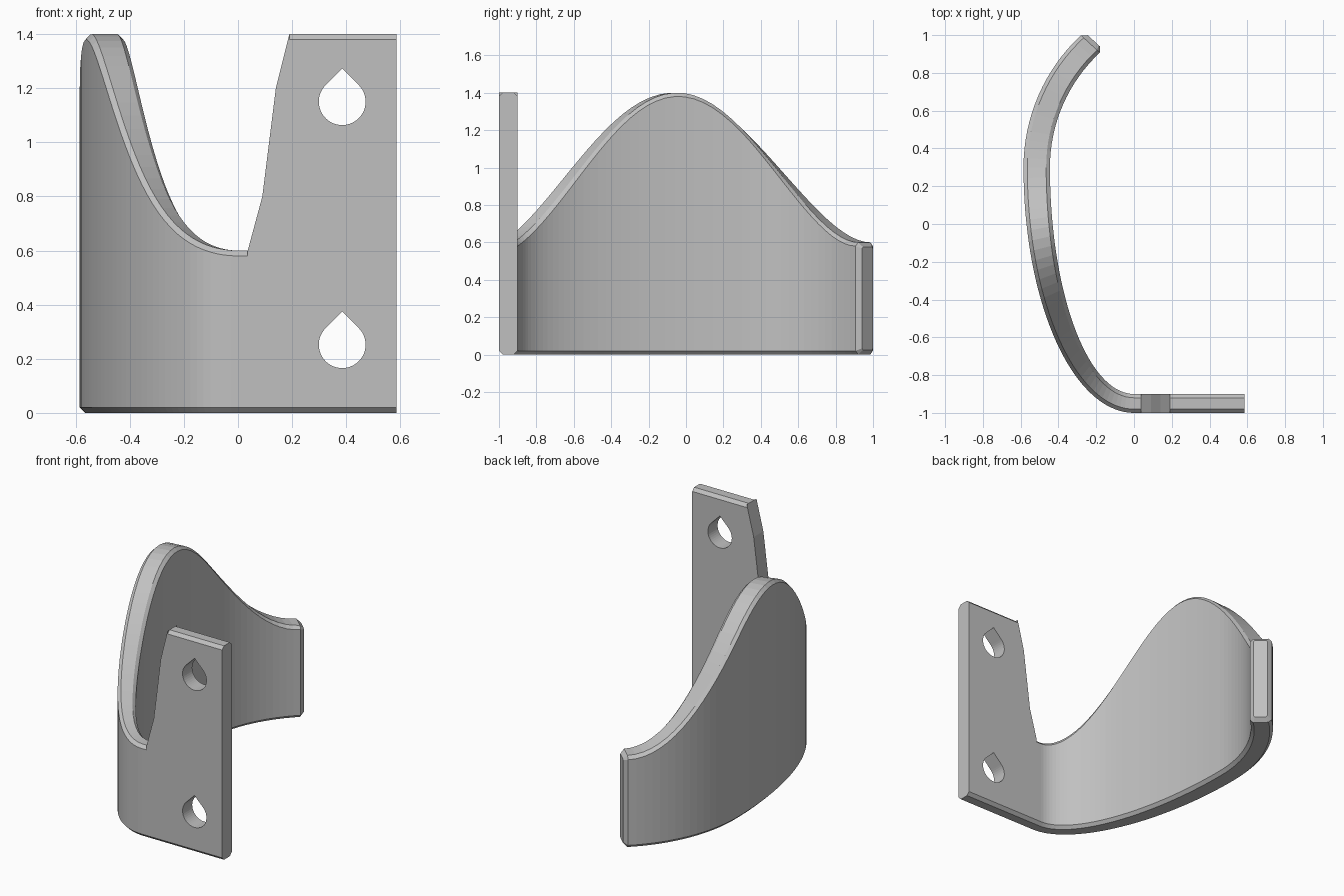
import bpy, bmesh, math
from mathutils import Vector

if "Cube" in bpy.data.objects:
    bpy.data.objects.remove(bpy.data.objects["Cube"])

CH = 0.02            # chamfer of the long edges
STEPS = 36           # stations on the quarter ellipse
TAIL = 16            # stations on the end arc
END = math.radians(47)

grey = bpy.data.materials.new("light grey")
grey.diffuse_color = (0.53, 0.53, 0.53, 1)
grey.use_nodes = True
grey.node_tree.nodes["Principled BSDF"].inputs["Base Color"].default_value = grey.diffuse_color


def finish(name, bm, hidden=False):
    bmesh.ops.remove_doubles(bm, verts=bm.verts, dist=1e-5)
    bmesh.ops.recalc_face_normals(bm, faces=bm.faces)
    me = bpy.data.meshes.new(name)
    bm.to_mesh(me)
    bm.free()
    me.materials.append(grey)
    ob = bpy.data.objects.new(name, me)
    bpy.context.collection.objects.link(ob)
    ob.hide_render = hidden
    return ob


# plan of the curved arm: quarter ellipse, then a circular arc
plan = []
for i in range(STEPS + 1):
    a = math.pi / 2 * i / STEPS
    s, c = math.sin(a), math.cos(a)
    plan.append((Vector((-0.585 * s, 0.3 - 1.3 * c)), Vector((-0.445 * s, 0.3 - 1.2 * c))))
for i in range(1, TAIL + 1):
    a = END * i / TAIL
    s, c = math.sin(a), math.cos(a)
    plan.append((Vector((-0.585 + 0.956 * (1 - c), 0.3 + 0.956 * s)),
                 Vector((-0.445 + 0.83 * (1 - c), 0.3 + 0.83 * s))))

# running length along the centre line drives the wave of the top edge
length = [0.0]
for (o0, i0), (o1, i1) in zip(plan, plan[1:]):
    length.append(length[-1] + ((o1 + i1) / 2 - (o0 + i0) / 2).length)

# stations: outer point, inner point, bottom, top, top chamfer, bottom chamfer
stations = []
for x, z, c in ((0.585, 1.4, CH), (0.19, 1.4, CH), (0.19, 1.4, 0), (0.14, 1.2, 0),
                (0.09, 0.8, 0), (0.036, 0.6, 0), (0.036, 0.6, CH)):
    stations.append((Vector((x, -1)), Vector((x, -0.9)), 0, z, c, CH))
for (o, i), l in zip(plan, length):
    z = 1.0 - 0.4 * math.cos(2 * math.pi * l / length[-1])
    stations.append((o, i, 0, z, CH, CH))

# chamfered tip of the arm
o, i = plan[-1]
across = (i - o).normalized() * 0.025
along = Vector((math.sin(END), math.cos(END))) * 0.025
stations.append((o + across + along, i - across + along, 0.025, 0.575, 0.008, 0.008))

# loft the chamfered section through all stations
bm = bmesh.new()
rings = []
for o, i, z0, z1, ct, cb in stations:
    d = (i - o).normalized()
    pts = [(o, z0 + cb), (o, z1 - ct), (o + d * ct, z1), (i - d * ct, z1),
           (i, z1 - ct), (i, z0 + cb), (i - d * cb, z0), (o + d * cb, z0)]
    rings.append([bm.verts.new((p.x, p.y, z)) for p, z in pts])
for a, b in zip(rings, rings[1:]):
    for k in range(8):
        m = (k + 1) % 8
        bm.faces.new((a[k], a[m], b[m], b[k]))
bm.faces.new(rings[0])
bm.faces.new(rings[-1])
bmesh.ops.dissolve_degenerate(bm, edges=bm.edges, dist=1e-5)
bracket = finish("hook_bracket", bm)

# teardrop screw holes in the mounting plate
bm = bmesh.new()
r = 0.0865
for zc in (0.252, 1.15):
    outline = [(0, r * math.sqrt(2))]
    for k in range(33):
        a = math.radians(135 + 270 * k / 32)
        outline.append((r * math.cos(a), r * math.sin(a)))
    f = bm.faces.new([bm.verts.new((0.385 + x, -1.1, zc + z)) for x, z in outline])
    ext = bmesh.ops.extrude_face_region(bm, geom=[f])["geom"]
    bmesh.ops.translate(bm, vec=(0, 0.3, 0),
                        verts=[v for v in ext if isinstance(v, bmesh.types.BMVert)])
cutter = finish("hole_cutter", bm, hidden=True)
cutter.hide_viewport = True

cut = bracket.modifiers.new("screw_holes", 'BOOLEAN')
cut.operation = 'DIFFERENCE'
cut.solver = 'EXACT'
cut.object = cutter
